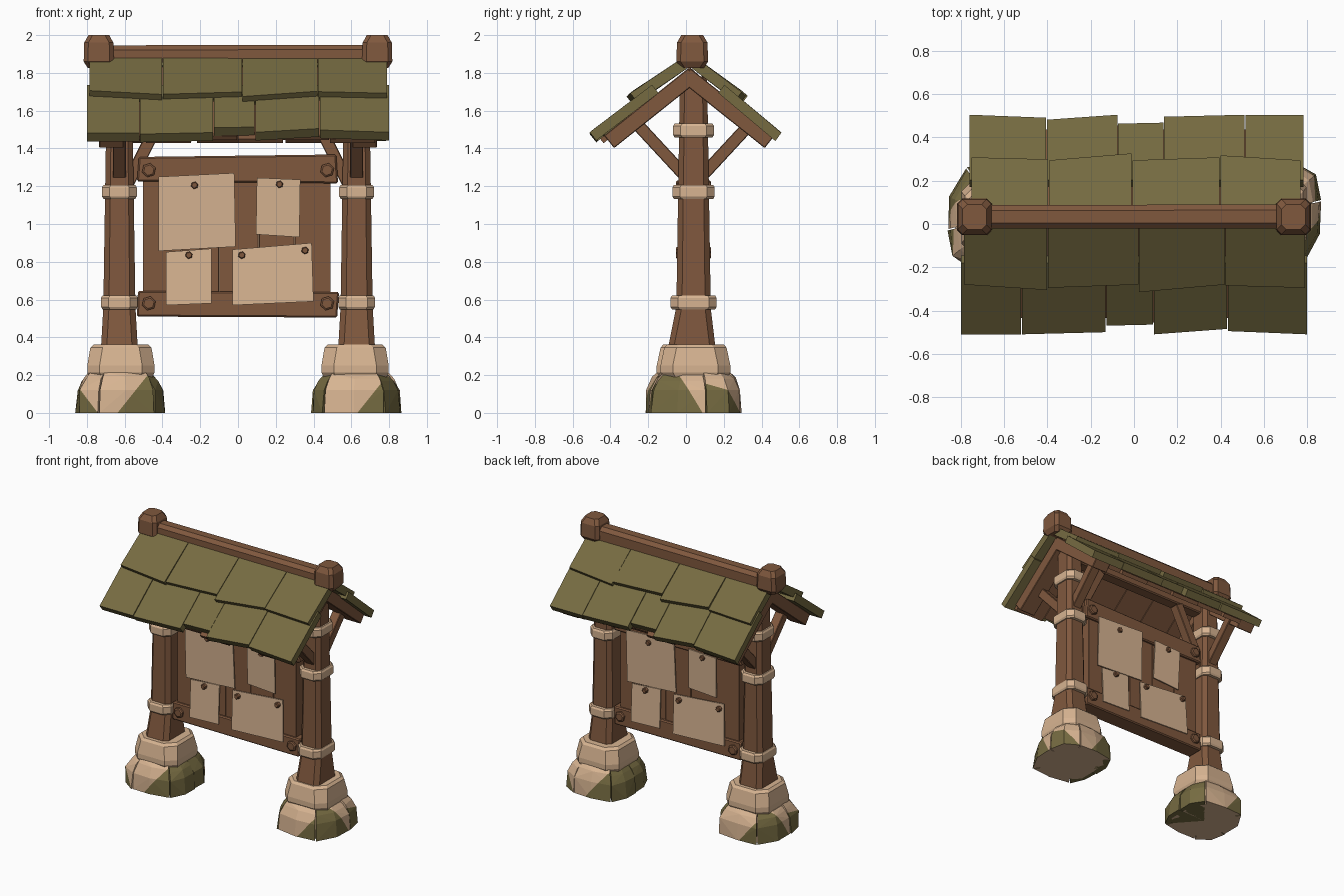
import bpy, bmesh, math, random
from mathutils import Vector as V

if "Cube" in bpy.data.objects:
    bpy.data.objects.remove(bpy.data.objects["Cube"])

random.seed(4)


def mat(name, c):
    m = bpy.data.materials.new(name)
    m.diffuse_color = (*c, 1)
    m.use_nodes = True
    m.node_tree.nodes["Principled BSDF"].inputs["Base Color"].default_value = m.diffuse_color
    return m


WOOD = mat("brown wood", (0.215, 0.098, 0.048))
MOSS = mat("moss green", (0.180, 0.147, 0.053))
STONE = mat("sand stone", (0.680, 0.455, 0.285))
CY = 0.04  # depth centre of posts and board


def turn(p, cy=CY):
    """Half turn about the vertical middle axis."""
    return V((-p[0], 2 * cy - p[1], p[2]))


def hull(name, pts, m, bevel=0, cut=None):
    """Convex solid; cut=(point, normal) makes the far side mossy."""
    bm = bmesh.new()
    for p in pts:
        bm.verts.new(p)
    r = bmesh.ops.convex_hull(bm, input=bm.verts[:])
    bmesh.ops.delete(bm, geom=list({g for g in r["geom_interior"] if isinstance(g, bmesh.types.BMVert)}), context='VERTS')
    bmesh.ops.dissolve_limit(bm, angle_limit=0.02, verts=bm.verts[:], edges=bm.edges[:])
    if bevel:
        bmesh.ops.bevel(bm, geom=bm.edges[:], offset=bevel, segments=1, affect='EDGES')
    me = bpy.data.meshes.new(name)
    me.materials.append(m)
    if cut:
        me.materials.append(MOSS)
        co, no = V(cut[0]), V(cut[1])
        bmesh.ops.bisect_plane(bm, geom=bm.verts[:] + bm.edges[:] + bm.faces[:], plane_co=co, plane_no=no)
        bm.normal_update()
        for f in bm.faces:
            f.material_index = int((f.calc_center_median() - co).dot(no) > 0 and abs(f.normal.z) < 0.9)
    bmesh.ops.recalc_face_normals(bm, faces=bm.faces[:])
    bm.to_mesh(me)
    bm.free()
    ob = bpy.data.objects.new(name, me)
    bpy.context.collection.objects.link(ob)
    return ob


def box(x0, x1, y0, y1, z0, z1):
    return [V((x, y, z)) for x in (x0, x1) for y in (y0, y1) for z in (z0, z1)]


def oct_ring(cx, cy, z, hx, hy, c):
    return [V((cx + sx * a, cy + sy * b, z)) for sx in (-1, 1) for sy in (-1, 1)
            for a, b in ((hx, hy - c), (hx - c, hy))]


def beam(name, p, q, w, h, side, m=WOOD):
    """Bar from p to q, w wide along side, h deep."""
    p, q, s = V(p), V(q), V(side)
    n = (q - p).normalized().cross(s)
    return hull(name, [e + s * a * w / 2 + n * b * h / 2 for e in (p, q) for a in (-1, 1) for b in (-1, 1)], m, 0.004)


# Stone feet: ring of wedge rocks and a cap stone (right foot, left is a half turn)
FX, FY = 0.625, 0.05
ROCKS = [  # start angle, end angle, top, material, moss plane
    (182, 231, 0.20, MOSS, None),
    (231, 304, 0.21, STONE, ((0.68, -0.1, 0.06), (0.75, 0, -0.6))),
    (304, 373, 0.20, STONE, ((0.84, 0.02, 0.11), (0.1, -0.85, -0.5))),
    (373, 424, 0.21, STONE, ((0.83, 0.15, 0.135), (0.75, -0.15, -0.65))),
    (424, 492, 0.22, STONE, ((0.59, 0.2, 0.06), (-0.75, 0, -0.6))),
    (492, 542, 0.20, MOSS, None),
]
for side in ("right", "left"):
    fix = turn if side == "left" else V
    # Flat core closes the gaps between the rocks
    hull(f"{side}_foot_core", [fix(p) for z, h in ((0, 0.2), (0.2, 0.14)) for p in oct_ring(FX, FY, z, h, h, 0.08)], STONE)
    for i, (a0, a1, top, m, cut) in enumerate(ROCKS):
        pts = [V((FX, FY, 0)), V((FX, FY, top))]
        for k in range(3):
            a = math.radians(a0 + 0.7 + (a1 - a0 - 1.4) * k / 2)
            c, s = math.cos(a), math.sin(a)
            sq = (c ** 4 + s ** 4) ** -0.25
            for z, r in ((0, 0.246), (0.12, 0.238), (top - 0.03, 0.208), (top, 0.18)):
                r *= random.uniform(0.97, 1.02) * sq
                pts.append(V((FX + r * 0.96 * c, FY + r * s, z)))
        if cut:
            c0 = fix(cut[0])
            cut = (c0, fix(V(cut[0]) + V(cut[1])) - c0)
        hull(f"{side}_foot_rock_{i + 1}", [fix(p) for p in pts], m, 0, cut)
    cap = []
    for z, hx, hy in ((0.17, 0.16, 0.16), (0.215, 0.178, 0.185), (0.25, 0.178, 0.185), (0.345, 0.162, 0.165), (0.362, 0.145, 0.15)):
        cap += oct_ring(FX - 0.005, FY, z, hx, hy, 0.065)
    hull(f"{side}_foot_cap_stone", [fix(p) for p in cap], STONE)

# Posts with flared foot, bands and braces
for side, s in (("left", -1), ("right", 1)):
    px = s * 0.628
    hull(f"{side}_post", oct_ring(px, CY, 0.5, 0.086, 0.092, 0.03) + oct_ring(px, CY, 1.78, 0.066, 0.072, 0.025), WOOD)
    hull(f"{side}_post_flare", oct_ring(px, CY - 0.01, 0.33, 0.098, 0.128, 0.03)
         + oct_ring(px, CY, 0.58, 0.084, 0.088, 0.03), WOOD)
    for i, (z, hx, hy) in enumerate(((0.585, 0.097, 0.122), (1.17, 0.092, 0.112), (1.495, 0.088, 0.108))):
        pts = []
        for dz, k in ((-0.037, 0.008), (-0.024, 0), (0.024, 0), (0.037, 0.008)):
            pts += oct_ring(px, CY, z + dz, hx - k, hy - k, 0.04)
        hull(f"{side}_post_band_{i + 1}", pts, STONE)
    for t, n in ((-1, "front"), (1, "back")):
        beam(f"{side}_{n}_brace", (px, CY + t * 0.05, 1.26), (px, CY + t * 0.30, 1.53), 0.07, 0.065, (1, 0, 0))
        beam(f"{side}_{n}_rafter", (s * 0.67, 0.018 - t * 0.02, 1.79), (s * 0.67, 0.018 + t * 0.425, 1.435),
             0.13, 0.085, (1, 0, 0))
    beam(f"{side}_inner_brace", (s * 0.59, CY, 1.20), (s * 0.36, CY, 1.66), 0.07, 0.065, (0, 1, 0))
    # Ridge end block
    cx = s * 0.737
    pts = []
    for z, h in ((1.825, 0.058), (1.86, 0.08), (1.96, 0.077), (2.0, 0.055)):
        pts += oct_ring(cx, 0.033, z, h, h * 1.05, 0.022)
    hull(f"{side}_ridge_block", pts, WOOD)

# Ridge beam and hidden purlin
ridge = [V((x, 0.034 + a * k, 1.898 + b * k)) for x, k in ((-0.72, 0.96), (0.1, 1.03), (0.72, 1.0))
         for a, b in ((-0.056, -0.045), (0.056, -0.045), (-0.056, 0.025), (0.056, 0.025), (-0.03, 0.05), (0.03, 0.05))]
hull("ridge_beam", ridge, WOOD)
hull("ridge_purlin", box(-0.66, 0.66, -0.02, 0.07, 1.66, 1.76), WOOD, 0.008)


# Roof: two rows of shingles per slope over planks
def slab(name, xs, d_low, d_top, off_low, off_top, t, m, back):
    pts = []
    for (x, d, off) in ((xs[0], d_low[0], off_low), (xs[1], d_low[1], off_low), (xs[1], d_top, off_top), (xs[0], d_top, off_top)):
        z = 1.909 - 0.8 * d + off
        for k in (0, t):
            y, zz = d - 0.62 * k, z - 0.78 * k
            pts.append(V((0.012 - x * 0.965, 0.02 + y * 0.915, zz)) if back else V((x, 0.02 - y, zz)))
    hull(name, pts, m)


LOWER = [(-0.80, -0.522, 0.53, 0.53), (-0.518, -0.132, 0.53, 0.52), (-0.128, 0.088, 0.49, 0.485),
         (0.092, 0.43, 0.53, 0.505), (0.434, 0.80, 0.515, 0.53)]
UPPER = [(-0.785, -0.402, 0.30, 0.325), (-0.398, 0.02, 0.315, 0.30), (0.024, 0.42, 0.335, 0.30), (0.424, 0.79, 0.305, 0.315)]
for back, n in ((False, "front"), (True, "back")):
    for i, (a, b, dl, dr) in enumerate(LOWER):
        w = random.uniform(-0.010, 0.002)
        slab(f"{n}_lower_shingle_{i + 1}", (a, b), (dl, dr), 0.20, w, -0.012, 0.056, MOSS, back)
    for i, (a, b, dl, dr) in enumerate(UPPER):
        w = random.uniform(0.026, 0.038)
        slab(f"{n}_upper_shingle_{i + 1}", (a, b), (dl, dr), 0.03, w, 0.0, 0.06, MOSS, back)
    for i in range(6):
        a = -0.73 + i * 0.2433
        d = 0.475 if i % 2 else 0.455
        slab(f"{n}_roof_plank_{i + 1}", (a, a + 0.238), (d, d), 0.0, -0.078, -0.078, 0.03, WOOD, back)

# Notice board: upright planks between two rails
edges = [-0.505, -0.30, -0.10, 0.11, 0.30, 0.492]
for i in range(5):
    hull(f"board_plank_{i + 1}", box(edges[i] + 0.001, edges[i + 1] - 0.001, CY - 0.045, CY + 0.045 - 0.004 * (i % 2), 0.56, 1.30),
         WOOD, 0.002)
hull("board_top_rail", [V((x, y, z)) for y in (CY - 0.065, CY + 0.065)
                        for x, z in ((-0.535, 1.225), (-0.525, 1.355), (0.52, 1.368), (0.53, 1.215))], WOOD, 0.008)
hull("board_bottom_rail", [V((x, y, z)) for y in (CY - 0.065, CY + 0.065)
                           for x, z in ((-0.535, 0.51), (-0.53, 0.645), (0.535, 0.64), (0.525, 0.505))], WOOD, 0.008)

# Bolts, papers and pins on both faces
PAPERS = [((-0.42, 1.25), (-0.02, 1.27), (-0.012, 0.88), (-0.42, 0.857)),
          ((0.10, 1.245), (0.33, 1.235), (0.325, 0.93), (0.095, 0.945)),
          ((-0.38, 0.852), (-0.14, 0.87), (-0.14, 0.58), (-0.38, 0.57)),
          ((-0.03, 0.865), (0.39, 0.90), (0.40, 0.59), (-0.03, 0.57))]
PINS = [(-0.23, 1.205), (0.22, 1.21), (-0.26, 0.835), (0.02, 0.835), (0.355, 0.86)]


def stud(name, x, z, r, y0, y1, m, fix):
    pts = [V((x + q * math.cos(k * math.pi / 3 + 0.3), y, z + q * math.sin(k * math.pi / 3 + 0.3)))
           for k in range(6) for y, q in ((y0, r), (y1 + 0.006, r), (y1, r * 0.75))]
    hull(name, [fix(p) for p in pts], m)


for n, fix in (("front", V), ("back", turn)):
    for i, (x, z) in enumerate(((-0.472, 1.285), (0.472, 1.285), (-0.472, 0.58), (0.472, 0.58))):
        stud(f"{n}_bolt_{i + 1}", x, z, 0.038, CY - 0.05, CY - 0.085, WOOD, fix)
    for i, c in enumerate(PAPERS):
        yt = CY - (0.068 if i < 2 else 0.055)
        yb = CY - (0.055 if i < 2 else 0.068)
        pts = [V((x, (yt if k < 2 else yb) - e, z)) for k, (x, z) in enumerate(c) for e in (0, 0.008)]
        hull(f"{n}_paper_{i + 1}", [fix(p) for p in pts], STONE)
    for i, (x, z) in enumerate(PINS):
        stud(f"{n}_pin_{i + 1}", x, z, 0.02, CY - 0.05, CY - 0.092, WOOD, fix)
